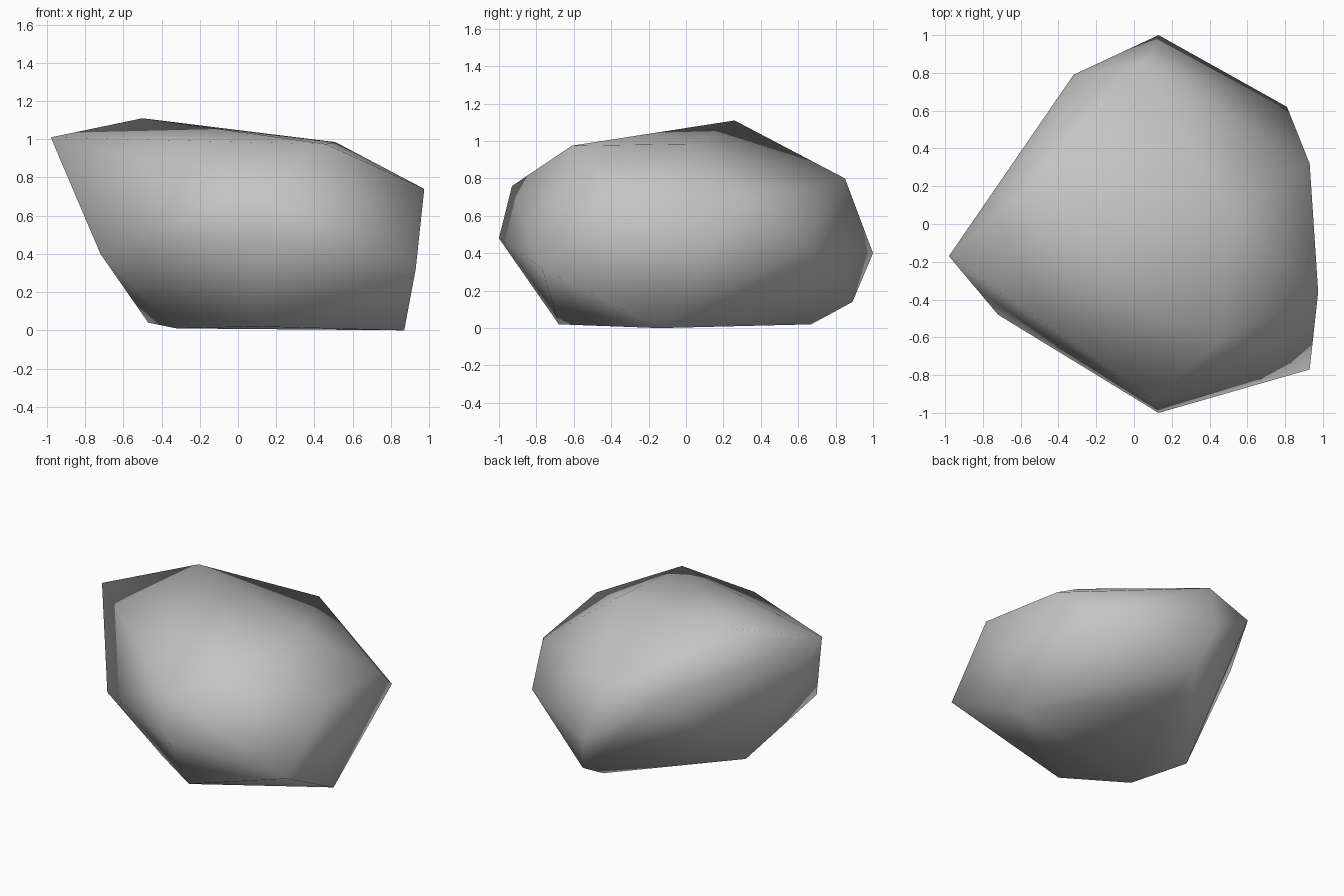
import bpy
import bmesh

# Remove the default object
default = bpy.data.objects.get("Cube")
if default:
    bpy.data.objects.remove(default, do_unlink=True)


def make_material(name, colour):
    mat = bpy.data.materials.new(name)
    mat.use_nodes = True
    mat.diffuse_color = colour
    shader = next(n for n in mat.node_tree.nodes if n.type == 'BSDF_PRINCIPLED')
    shader.inputs["Base Color"].default_value = colour
    return mat


def hull_object(name, corners, material):
    """Wrap a smooth convex skin around a handful of corner points."""
    bm = bmesh.new()
    for corner in corners:
        bm.verts.new(corner)
    bmesh.ops.convex_hull(bm, input=list(bm.verts))
    loose = [v for v in bm.verts if not v.link_faces]
    bmesh.ops.delete(bm, geom=loose, context='VERTS')
    bmesh.ops.recalc_face_normals(bm, faces=list(bm.faces))
    for face in bm.faces:
        face.smooth = True
    mesh = bpy.data.meshes.new(name)
    bm.to_mesh(mesh)
    bm.free()
    mesh.materials.append(material)
    obj = bpy.data.objects.new(name, mesh)
    bpy.context.collection.objects.link(obj)
    return obj


# Corners of the boulder, grouped by the part of the stone they shape
crown = [(-.98, -.17, 1.01), (-.5, .26, 1.11), (.46, -.61, .975), (.51, .04, .985)]
shoulder = [(.975, -.36, .74), (.93, .32, .68), (.06, .85, .8),
            (-.32, .79, .72), (.1, -.93, .76)]
waist = [(.13, 1, .4), (.13, -1, .48), (.81, .62, .45),
         (.93, -.77, .32), (-.72, -.48, .4)]
foot = [(.87, -.14, 0), (-.32, -.41, .01), (-.47, -.02, .04),
        (.21, .89, .14), (.2, .67, .02), (.08, -.68, .02)]

stone_grey = make_material("stone grey", (.55, .55, .55, 1))
hull_object("boulder", crown + shoulder + waist + foot, stone_grey)
